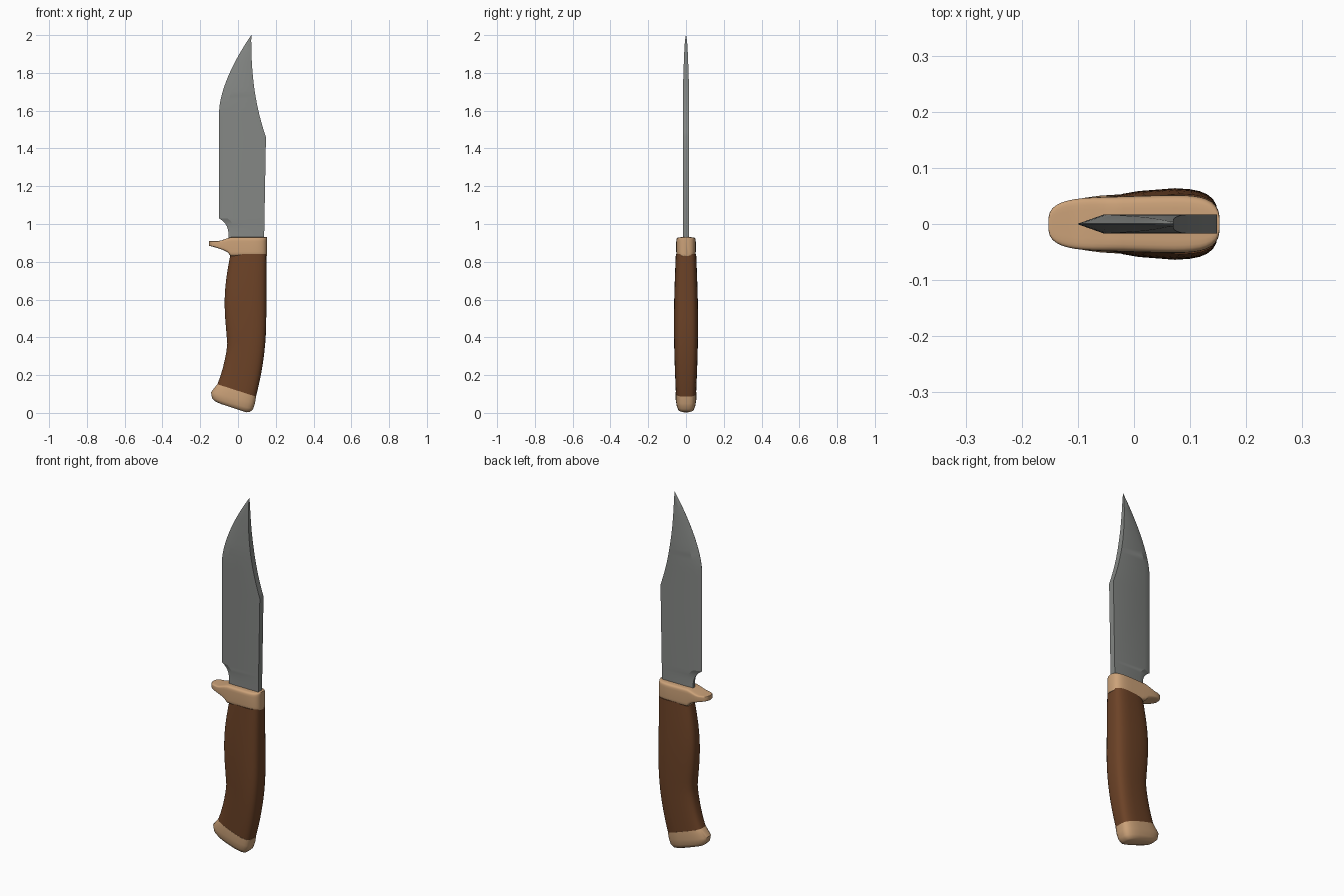
import bpy, bmesh, math
from mathutils import Vector

cube = bpy.data.objects.get("Cube")
if cube:
    bpy.data.objects.remove(cube)


def material(name, red, green, blue):
    mat = bpy.data.materials.new(name)
    mat.use_nodes = True
    mat.diffuse_color = (red, green, blue, 1)
    shader = next(n for n in mat.node_tree.nodes if n.type == 'BSDF_PRINCIPLED')
    shader.inputs["Base Color"].default_value = mat.diffuse_color
    return mat


steel = material("steel grey", 0.23, 0.24, 0.23)
wood = material("brown wood", 0.15, 0.055, 0.02)
bone = material("tan bone", 0.6, 0.36, 0.19)


def loft(name, rings, mat, sharp_angle):
    """Skin a list of equal-length rings and cap both ends."""
    bm = bmesh.new()
    rows = [[bm.verts.new(point) for point in ring] for ring in rings]
    for lower, upper in zip(rows, rows[1:]):
        for i in range(len(lower)):
            bm.faces.new((lower[i - 1], lower[i], upper[i], upper[i - 1]))
    bm.faces.new(rows[0])
    bm.faces.new(rows[-1])
    bmesh.ops.remove_doubles(bm, verts=bm.verts, dist=0.0002)
    bmesh.ops.recalc_face_normals(bm, faces=bm.faces)
    mesh = bpy.data.meshes.new(name)
    bm.to_mesh(mesh)
    bm.free()
    mesh.materials.append(mat)
    part = bpy.data.objects.new(name, mesh)
    bpy.context.collection.objects.link(part)
    bpy.ops.object.select_all(action='DESELECT')
    part.select_set(True)
    bpy.context.view_layer.objects.active = part
    bpy.ops.object.shade_smooth_by_angle(angle=math.radians(sharp_angle))


def rounded(power, count=28):
    """Superellipse points inside a unit square."""
    def bulge(value):
        return math.copysign(abs(value) ** (2 / power), value)
    angles = [math.tau * (i + 0.5) / count for i in range(count)]
    return [(bulge(math.cos(a)), bulge(math.sin(a))) for a in angles]


def steps(count):
    return [i / count for i in range(count + 1)]


def grip_ring(front_x, front_z, back_x, back_z, half):
    """Tilted rounded section, narrower toward the front."""
    front, back = Vector((front_x, 0, front_z)), Vector((back_x, 0, back_z))
    ring = []
    for u, v in rounded(3.6):
        along = (u + 1) / 2
        point = front.lerp(back, along)
        point.y = v * half * min(1, 0.78 + 0.4 * along)
        ring.append(point)
    return ring


# Wooden grip: finger swell at the front, hooked toward the butt
rings = []
for t in steps(16):
    front_z = 0.84 - 0.69 * t
    back_z = 0.84 - 0.755 * t
    front_x = -0.04 - 0.03 * max(0, math.sin(4.5 * t)) - 0.07 * t ** 4
    back_x = 0.15 - 0.055 * (max(0, 0.5 - back_z) / 0.415) ** 2
    half = 0.054 + 0.01 * math.sin(math.pi * t)
    rings.append(grip_ring(front_x, front_z, back_x, back_z, half))
loft("grip", rings, wood, 45)

# Pommel cap: flares forward, then rounds under
pommel = [(-0.11, 0.152, 0.096, 0.086, 0.055), (-0.143, 0.11, 0.09, 0.05, 0.055),
          (-0.138, 0.078, 0.08, 0.02, 0.05), (-0.12, 0.06, 0.064, 0.005, 0.043),
          (-0.09, 0.047, 0.045, 0.003, 0.03)]
loft("pommel", [grip_ring(*row) for row in pommel], bone, 45)

# Guard: rounded block tapering into a forward finger
rings = []
for t in steps(24):
    u = math.sin(math.pi * 0.95 * (t - 0.5))
    x = 0.153 * u
    finger = max(0, -0.04 - x) / 0.115
    bottom = 0.83 + 0.055 * math.sqrt(finger)
    top = 0.93 - 0.02 * min(1, finger * 2)
    half = (0.05 + 0.03 * x) * (1 - abs(u) ** 5) ** 0.33
    middle, rise = (top + bottom) / 2, (top - bottom) / 2
    rings.append([Vector((x, half * a, middle + rise * b)) for a, b in rounded(7)])
loft("guard", rings, bone, 50)


def blade_ring(z):
    """Flat-spined section ground to an edge at the front."""
    notch = min(1, (z - 0.91) / 0.12)
    belly = max(0, z - 1.6) / 0.4
    clip = max(0, z - 1.46) / 0.54
    edge = -0.05 - 0.05 * notch ** 4 + 0.17 * belly ** 1.6
    if clip:
        spine = 0.07 + 0.078 * (1 - clip) ** 2.4
    else:
        spine = 0.138 + 0.018 * (z - 0.91)
    spine = max(spine, edge + 0.001)
    half = 0.016 * min(1, math.sqrt((2 - z) / 0.3)) + 0.0005
    bevel = min(0.015 + 0.03 * notch, (spine - edge) * 0.45)
    edge_half = 0.0005 + 0.012 * (1 - notch)
    side = [(edge, edge_half), (edge + bevel, half), (spine, half)]
    return [Vector((x, -y, z)) for x, y in side] + [Vector((x, y, z)) for x, y in side[::-1]]


# Blade: notched heel, straight body, clipped point
heights = [0.91 + 0.12 * t for t in steps(8)]
heights += [1.46 + 0.54 * t for t in steps(20)]
loft("blade", [blade_ring(z) for z in heights], steel, 20)
